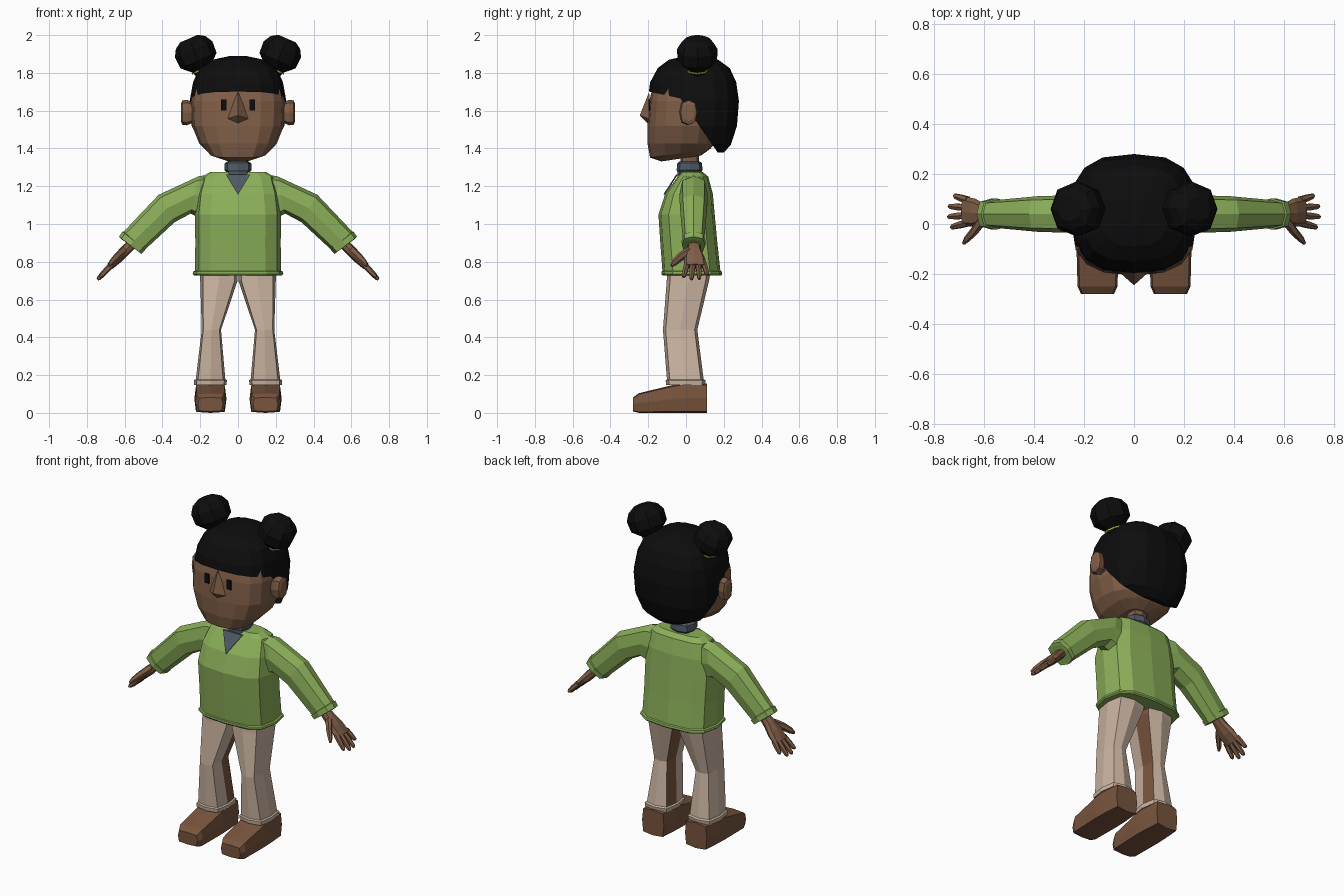
import bpy, bmesh, math
from mathutils import Vector as V

if "Cube" in bpy.data.objects:
    bpy.data.objects.remove(bpy.data.objects["Cube"])


def mat(name, rgb):
    m = bpy.data.materials.new(name)
    m.diffuse_color = (*rgb, 1)
    m.use_nodes = True
    m.node_tree.nodes["Principled BSDF"].inputs["Base Color"].default_value = m.diffuse_color
    return m


SKIN = mat("brown skin", (0.215, 0.112, 0.063))
HAIR = mat("black hair", (0.004, 0.004, 0.004))
GREEN = mat("green sweater", (0.26, 0.43, 0.10))
SLATE = mat("slate undershirt", (0.075, 0.10, 0.125))
BEIGE = mat("beige trousers", (0.60, 0.46, 0.36))
SHOE = mat("brown leather", (0.19, 0.09, 0.047))
LIME = mat("lime hair tie", (0.45, 0.55, 0.08))


def finish(name, bm, mats, mirror=False):
    bmesh.ops.recalc_face_normals(bm, faces=bm.faces)
    me = bpy.data.meshes.new(name)
    bm.to_mesh(me)
    bm.free()
    for m in mats:
        me.materials.append(m)
    ob = bpy.data.objects.new(name, me)
    bpy.context.collection.objects.link(ob)
    if mirror:
        ob.modifiers.new("Mirror", "MIRROR").use_mirror_merge = False
    return ob


def loft(rings, n=12, p=0.74, bm=None):
    """Skin superellipse rings given as (centre, u axis, v axis)."""
    bm = bm or bmesh.new()
    prev = None
    for i, (c, u, v) in enumerate(rings):
        ring = []
        for k in range(n):
            a = 2 * math.pi * k / n
            co, si = round(math.cos(a), 6), round(math.sin(a), 6)
            ring.append(bm.verts.new(V(c)
                        + V(u) * math.copysign(abs(co) ** p, co)
                        + V(v) * math.copysign(abs(si) ** p, si)))
        if prev:
            for k in range(n):
                j = (k + 1) % n
                bm.faces.new((prev[k], prev[j], ring[j], ring[k]))
        if i in (0, len(rings) - 1):
            bm.faces.new(ring)
        prev = ring
    return bm


def level(rows, tilt=0.0):
    """Horizontal rings from rows of z, half width, front y, back y."""
    return [((0, (f + b) / 2, z), (r, 0, 0), (0, (b - f) / 2, tilt * (b - f) / 2))
            for z, r, f, b in rows]


def hull(name, pts, m, mirror=False):
    bm = bmesh.new()
    for q in pts:
        bm.verts.new(q)
    bmesh.ops.convex_hull(bm, input=bm.verts)
    return finish(name, bm, [m], mirror)


# Head
head = level([(1.347, .08, -.13, .08), (1.375, .155, -.19, .13)], .15) + level([
    (1.425, .205, -.204, .15), (1.52, .243, -.205, .17),
    (1.65, .248, -.195, .17), (1.75, .225, -.17, .15)])
finish("head", loft(head, 16), [SKIN])
hull("nose", [(0, -.195, 1.70), (0, -.245, 1.575), (.062, -.19, 1.555),
              (-.062, -.19, 1.555), (0, -.195, 1.525)], SKIN)
hull("eye", [(.075 + x, y, 1.63 + z) for x in (-.015, .015)
             for y in (-.199, -.19) for z in (-.028, .028)], HAIR, True)
ear = [((x, .01 + dy, 1.59), (0, 0, r * 1.5), (0, r, 0))
       for x, dy, r in ((.22, -.01, .03), (.27, 0, .045), (.295, .005, .043), (.302, .005, .03))]
finish("ear", loft(ear, 8), [SKIN], True)
finish("neck", loft(level([(1.28, .052, -.03, .07), (1.42, .052, -.03, .07)]), 8), [SKIN])

# Hair cap, opened around the face below the fringe and ahead of the nape line
bm = loft(level([
    (1.378, .11, -.10, .20), (1.42, .212, -.21, .238), (1.52, .250, -.212, .270),
    (1.65, .256, -.203, .28), (1.75, .238, -.19, .266), (1.825, .205, -.15, .232),
    (1.87, .135, -.09, .17), (1.89, .04, 0, .09)]), 16)
fringe = (V((0, 0, 1.658)), V((0, .22, 1)).normalized())
nape = (V((0, -.02, 1.65)), V((0, .26, .18)).normalized())
for co, no in (fringe, nape):
    bmesh.ops.bisect_plane(bm, geom=bm.verts[:] + bm.edges[:] + bm.faces[:],
                           plane_co=co, plane_no=no)
face_gap = [f for f in bm.faces
            if all((f.calc_center_median() - co).dot(no) < 0 for co, no in (fringe, nape))]
bmesh.ops.delete(bm, geom=face_gap, context="FACES")
finish("hair_cap", bm, [HAIR])

# Hair buns and ties, leaning outward
base, ax, side = V((.185, .06, 1.81)), V((.4, 0, .917)), V((.917, 0, -.4))


def bun_rings(rows):
    return [(base + ax * d, side * r, (0, r, 0)) for d, r in rows]


finish("hair_bun", loft(bun_rings([(-.03, .04), (.015, .055), (.06, .104), (.125, .108),
                                   (.165, .085), (.187, .05)]), 8, .95), [HAIR], True)
finish("hair_tie", loft(bun_rings([(.005, .06), (.013, .06)]), 8, 1), [LIME], True)

# Sweater body
finish("sweater_body", loft(level([
    (.728, .232, -.125, .187), (.735, .24, -.13, .192), (.748, .238, -.13, .19),
    (.752, .228, -.125, .182), (.90, .226, -.136, .166), (1.05, .228, -.146, .152),
    (1.16, .215, -.11, .142), (1.25, .19, -.045, .118), (1.274, .15, -.025, .09)]),
    12, .65), [GREEN])
hull("neck_insert", [(x, y + d, z) for d in (0, .009) for x, y, z in
                     ((-.065, -.052, 1.262), (.065, -.052, 1.262), (0, -.121, 1.155))], SLATE)
finish("collar", loft(level([(1.24, .062, -.045, .08), (1.275, .062, -.045, .08),
                             (1.285, .072, -.05, .088), (1.322, .07, -.046, .084),
                             (1.332, .056, -.034, .072)]), 8), [SLATE])


# Sleeves: top and bottom outline points with half depth
def outline(rows, cy):
    return [(((tx + bx) / 2, cy, (tz + bz) / 2), ((tx - bx) / 2, 0, (tz - bz) / 2), (0, d, 0))
            for tx, tz, bx, bz, d in rows]


finish("sleeve", loft(outline([
    (.15, 1.262, .18, 1.02, .065), (.21, 1.252, .25, 1.055, .075), (.42, 1.155, .335, 1.01, .072),
    (.605, .96, .495, .862, .056), (.612, .96, .49, .862, .063),
    (.63, .933, .512, .842, .062), (.615, .918, .52, .85, .05)], .04), 8, .7), [GREEN], True)

# Hands: palm, four fingers and a thumb
flat = V((.73, 0, .68))
bm = loft([((x, .042 + y, z), flat * t, (0, w, 0)) for x, y, z, t, w in (
    (.55, 0, .905, .026, .03), (.595, 0, .862, .028, .038),
    (.635, .003, .82, .027, .056), (.678, .008, .775, .019, .06))], 8, .8)
for k, (s, reach) in enumerate(((-.045, .085), (-.015, .1), (.015, .097), (.045, .07))):
    tip = V((.664 + .8 * reach, .05 + s * 1.4, .79 - .85 * reach))
    root = V((.664, .05 + s, .79))
    loft([(root.lerp(tip, t), flat * r, (0, r * .95, 0))
          for t, r in ((0, .017), (.55, .0155), (.9, .012), (1, .006))], 6, .9, bm)
loft([(c, flat * r, (.3 * r, r * .6, -.7 * r)) for c, r in (
    ((.605, .02, .855), .024), ((.64, -.03, .825), .02),
    ((.668, -.06, .797), .016), ((.682, -.078, .78), .008))], 6, .9, bm)
finish("hand", bm, [SKIN], True)


# Trouser legs with a brown panel on the inner rear facet
def boxed(rows):
    return [(((a + b) / 2, (f + k) / 2, z), ((b - a) / 2, 0, 0), (0, (k - f) / 2, 0))
            for z, a, b, f, k in rows]


bm = loft(boxed([(.78, 0, .2, -.1, .135), (.70, .002, .2, -.102, .122),
                 (.44, .09, .192, -.122, .06), (.165, .066, .225, -.1, .095)]), 8, .5)
bmesh.ops.recalc_face_normals(bm, faces=bm.faces)
for f in bm.faces:
    if f.normal.x < -.6 and f.normal.y > .05:
        f.material_index = 1
finish("trouser_leg", bm, [BEIGE, SHOE], True)
finish("trouser_cuff", loft(boxed([(.148, .062, .232, -.105, .1), (.172, .058, .234, -.108, .104),
                                   (.178, .066, .226, -.1, .095)]), 8, .5), [BEIGE], True)

# Shoes
finish("shoe", loft([((.146, y, (lo + hi) / 2), (w, 0, 0), (0, 0, (hi - lo) / 2))
                     for y, lo, hi, w in ((-.28, .008, .082, .066), (-.25, 0, .104, .08),
                                          (-.06, 0, .15, .085), (0, 0, .158, .083),
                                          (.112, 0, .155, .074))], 8, .3), [SHOE], True)
